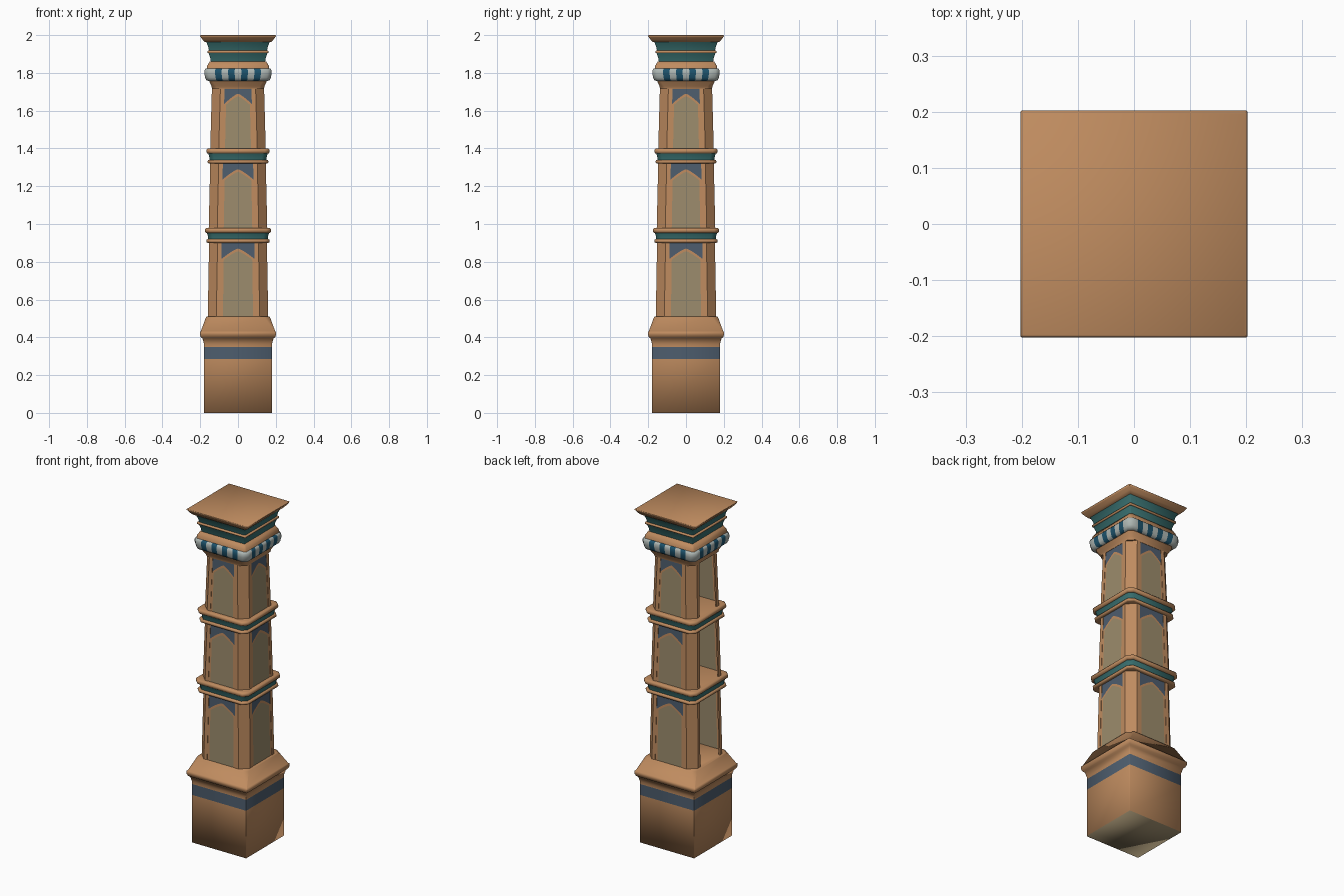
import bpy, bmesh, math
from mathutils import Matrix

if "Cube" in bpy.data.objects:
    bpy.data.objects.remove(bpy.data.objects["Cube"])


def material(name, rgb):
    m = bpy.data.materials.new(name)
    m.diffuse_color = (*rgb, 1)
    m.use_nodes = True
    m.node_tree.nodes["Principled BSDF"].inputs["Base Color"].default_value = m.diffuse_color
    return m


MATS = [material("terracotta", (0.52, 0.26, 0.115)),
        material("slate_blue", (0.075, 0.11, 0.155)),
        material("teal", (0.04, 0.16, 0.16)),
        material("sandstone", (0.33, 0.26, 0.15)),
        material("deep_blue", (0.012, 0.085, 0.15)),
        material("pale_grey", (0.42, 0.47, 0.45))]
CLAY, SLATE, TEAL, SAND, DEEP, PALE = range(6)


def finish(bm, name, angle=None, fix=True):
    if fix:
        bmesh.ops.recalc_face_normals(bm, faces=bm.faces)
    me = bpy.data.meshes.new(name)
    bm.to_mesh(me)
    bm.free()
    for m in MATS:
        me.materials.append(m)
    ob = bpy.data.objects.new(name, me)
    bpy.context.collection.objects.link(ob)
    if angle:
        bpy.context.view_layer.objects.active = ob
        ob.select_set(True)
        bpy.ops.object.shade_smooth_by_angle(angle=math.radians(angle))
        ob.select_set(False)
    return ob


def ring(bm, z, h, c, n):
    # square loop with cut corners, n segments per side
    pts = []
    for k in range(4):
        rot = Matrix.Rotation(k * math.pi / 2, 3, 'Z')
        for i in range(n + 1):
            v = rot @ Matrix.Identity(3).col[0] * 0
            v.x, v.y, v.z = h, (h - c) * (2 * i / n - 1), z
            pts.append(bm.verts.new(rot @ v))
    return pts


def loft(name, prof, colour=lambda z, i: CLAY, n=1, angle=60, bottom=CLAY):
    # profile rows: height, half width, corner cut
    bm = bmesh.new()
    rows = [ring(bm, *p, n) for p in prof]
    for a, b, p, q in zip(rows, rows[1:], prof, prof[1:]):
        for i in range(len(a)):
            j = (i + 1) % len(a)
            f = bm.faces.new((a[i], a[j], b[j], b[i]))
            f.material_index = colour((p[0] + q[0]) / 2, i % (n + 1))
    bm.faces.new(rows[0][::-1]).material_index = bottom
    bm.faces.new(rows[-1])
    return finish(bm, name, angle)


def roll(z0, z1, h, d, c=0.025):
    # rounded moulding profile
    return [(z0 + (z1 - z0) * (1 - math.cos(a)) / 2, h - d + d * math.sin(a), c)
            for a in [math.pi * k / 6 for k in range(7)]]


# plinth with painted band, lip and sloping shoulder
loft("plinth", [(0, .18, .002), (.285, .18, .002), (.35, .18, .002), (.365, .18, .002),
                (.395, .188, .002), (.4, .196, .002), (.415, .202, .002), (.43, .202, .002),
                (.432, .197, .002), (.505, .17, .03), (.51, .165, .035)],
     lambda z, i: SLATE if .285 < z < .35 else CLAY, angle=100, bottom=SAND)


# shaft tiers: bottom z, top z, bottom half width, top half width
def tier(k, z0, z1, h0, h1):
    half = lambda z: h0 + (h1 - h0) * (z - z0) / (z1 - z0)
    cut, flange = .045, .067

    # four corner posts
    bm = bmesh.new()
    for q in range(4):
        rot = Matrix.Rotation(q * math.pi / 2, 4, 'Z')
        cols = []
        for z in (z0, z1):
            h = half(z)
            cols.append([bm.verts.new(rot @ Matrix.Translation((x, y, z)).translation)
                         for x, y in ((h, h - flange), (h, h - cut), (h - cut, h), (h - flange, h))])
        a, b = cols
        for i in range(3):
            bm.faces.new((a[i], a[i + 1], b[i + 1], b[i]))
    posts = finish(bm, f"corner_posts_{k}", fix=False)
    mod = posts.modifiers.new("thickness", 'SOLIDIFY')
    mod.thickness = .008
    mod.offset = -1

    # arched panels on front, right and back; the left side is open
    def spring(t):
        return z1 - .09 + .055 * (1 - abs(t) ** 1.3)

    for q, side in enumerate(("front", "right", "back")):
        rot = Matrix.Rotation(q * math.pi / 2, 4, 'Z')
        bm = bmesh.new()

        def quad(t0, t1, lo, hi, mat, depth=.002, flip=False):
            vs = []
            for t, z in ((t0, lo(t0)), (t1, lo(t1)), (t1, hi(t1)), (t0, hi(t0))):
                h = half(z)
                p = Matrix.Translation((t * (h - flange), -h + depth, z)).translation
                vs.append(bm.verts.new(rot @ p))
            bm.faces.new(vs[::-1] if flip else vs).material_index = mat

        low, top = (lambda t: z0), (lambda t: z1)
        inner = lambda t: spring(t) - .014
        ts = [-1, -.86] + [-.86 + 1.72 * i / 12 for i in range(1, 12)] + [.86, 1]
        for t0, t1 in zip(ts, ts[1:]):
            if abs(t0 + t1) / 2 > .86:
                quad(t0, t1, low, spring, CLAY)
            else:
                quad(t0, t1, low, inner, SAND)
                quad(t0, t1, inner, spring, CLAY)
            quad(t0, t1, spring, top, SLATE)
        # inner lining
        quad(-1.1, 1.1, low, top, SAND, .009, True)
        finish(bm, f"{side}_panel_{k}", fix=False)


tier(1, .505, .905, .16, .153)
tier(2, .975, .1 + 1.225, .155, .147)
tier(3, 1.395, 1.725, .147, .138)

# belt mouldings between the tiers
for k, (z, h) in enumerate(((.9, .175), (1.32, .168)), 1):
    loft(f"belt_lower_roll_{k}", roll(z, z + .02, h - .007, .008))
    loft(f"belt_teal_band_{k}", [(z + .015, h - .018, .025), (z + .035, h - .016, .025),
                                 (z + .055, h - .01, .025)], lambda z, i: TEAL)
    loft(f"belt_upper_roll_{k}", roll(z + .052, z + .08, h, .01))

# capital: neck, striped roll, collar and cornice
loft("capital_neck", [(1.715, .138, .03), (1.73, .14, .025), (1.75, .15, .02), (1.765, .155, .02)])
loft("striped_roll", [(1.757, .155, .02), (1.762, .168, .02), (1.775, .174, .022), (1.795, .178, .022),
                      (1.812, .178, .022), (1.822, .172, .02), (1.826, .155, .02)],
     lambda z, i: DEEP if i % 2 and i < 9 else PALE, n=9)
loft("capital_collar", [(1.82, .166, .01), (1.838, .163, .01), (1.86, .15, .008)])
loft("lower_teal_cove", [(1.855, .143, .004), (1.88, .147, .004), (1.907, .156, .004)],
     lambda z, i: TEAL)
loft("cornice_fillet", roll(1.904, 1.918, .162, .006, .004))
loft("upper_teal_cove", [(1.915, .153, .004), (1.94, .158, .004), (1.968, .17, .004)],
     lambda z, i: TEAL)
loft("cornice_top", [(1.963, .175, .002), (1.975, .187, .002), (1.988, .196, .002),
                     (1.997, .202, .002), (2.0, .199, .002)], angle=100)
